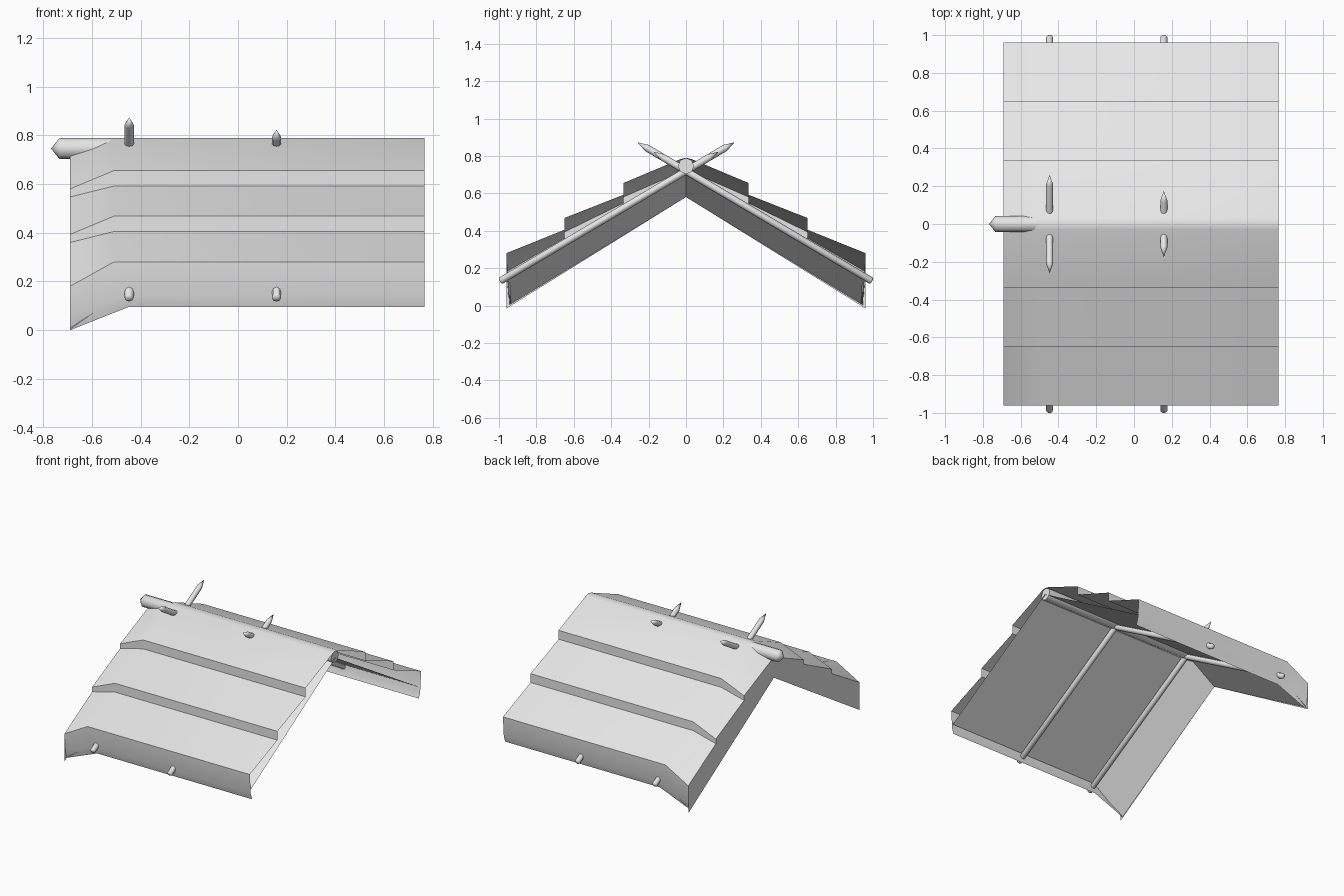
import bpy, bmesh, math
from mathutils import Vector

if "Cube" in bpy.data.objects:
    bpy.data.objects.remove(bpy.data.objects["Cube"])

grey = bpy.data.materials.new("light_grey")
grey.use_nodes = True
grey.diffuse_color = (0.8, 0.8, 0.8, 1)
grey.node_tree.nodes["Principled BSDF"].inputs["Base Color"].default_value = (0.8, 0.8, 0.8, 1)

BACK, FRONT = 0.765, -0.69   # the two gable ends along x


def finish(name, bm, angle=35):
    mesh = bpy.data.meshes.new(name)
    bm.to_mesh(mesh)
    bm.free()
    mesh.materials.append(grey)
    ob = bpy.data.objects.new(name, mesh)
    bpy.context.collection.objects.link(ob)
    bpy.ops.object.select_all(action='DESELECT')
    ob.select_set(True)
    bpy.context.view_layer.objects.active = ob
    bpy.ops.object.shade_smooth_by_angle(angle=math.radians(angle))
    return ob


def mirrored(half):
    return [(-y, *rest) for y, *rest in reversed(half[1:])] + half


def loft(bm, profile):
    """Sheet along x whose far end sags; profile holds y, z, sag, bend x."""
    rows = []
    for y, z, sag, bend in profile:
        mid = (bend + FRONT) / 2
        rows.append([bm.verts.new(p) for p in (
            (BACK, y, z), (bend, y, z), (mid, y, z - sag * 0.5), (FRONT, y, z - sag))])
    for a, b in zip(rows, rows[1:]):
        for i in range(len(a) - 1):
            bm.faces.new((a[i], a[i + 1], b[i + 1], b[i]))
    return [r[-1] for r in rows]


# Stepped roof covering: three tiers a side, then the eave and its lip
tiers = [(0, 0.79, 0.07, -0.51), (0.03, 0.783, 0.07, -0.51),
         (0.335, 0.655, 0.075, -0.51), (0.335, 0.592, 0.045, -0.51),
         (0.65, 0.468, 0.075, -0.51), (0.65, 0.405, 0.045, -0.51),
         (0.96, 0.28, 0.1, -0.51), (0.95, 0.14, 0.085, -0.45),
         (0.935, 0.095, 0.095, -0.45)]
bm = bmesh.new()
end = loft(bm, mirrored(tiers))

# Closed gable on the sagging end, down to the straight lower edges
low = [bm.verts.new((FRONT, v.co.y, 0.58 * (1 - abs(v.co.y) / 0.935))) for v in end[2:-2]]
low = [end[0], end[0]] + low + [end[-1], end[-1]]
for i in range(len(end) - 1):
    loop = list(dict.fromkeys((end[i], low[i], low[i + 1], end[i + 1])))
    if len(loop) > 2 and (abs(end[i].co.y - end[i + 1].co.y) > 0.001):
        bm.faces.new(loop)
finish("roof_covering", bm)

# Flat lining under the tiers
bm = bmesh.new()
loft(bm, mirrored([(0, 0.742, 0.162, -0.45), (0.945, 0.172, 0.168, -0.45)]))
finish("roof_lining", bm, 20)


def pole(name, start, tip, radius, point, sides=8, taper=0.0):
    """Round pole with a pointed tip, slightly rounded at the other end."""
    start, tip = Vector(start), Vector(tip)
    axis = (tip - start).normalized()
    length = (tip - start).length
    turn = axis.to_track_quat('Z', 'Y')
    bm = bmesh.new()
    rings = []
    for d, r in ((0, radius * (1 - taper)), (radius * taper, radius), (length - point, radius)):
        rings.append([bm.verts.new(start + turn @ Vector((
            r * math.cos(math.tau * k / sides), r * math.sin(math.tau * k / sides), d)))
            for k in range(sides)])
    apex = bm.verts.new(tip)
    for k in range(sides):
        n = (k + 1) % sides
        for a, b in zip(rings, rings[1:]):
            bm.faces.new((a[k], a[n], b[n], b[k]))
        bm.faces.new((rings[-1][k], rings[-1][n], apex))
    bm.faces.new(rings[0][::-1])
    bmesh.ops.remove_doubles(bm, verts=bm.verts, dist=0.0001)
    finish(name, bm, 50)


# Ridge pole, then crossed rafters that poke out above the ridge
pole("ridge_pole", (0.76, 0, 0.746), (-0.768, 0, 0.746), 0.043, 0.035)
for place, x, reach in (("front", -0.447, 0.26), ("back", 0.158, 0.175)):
    for side, s in (("left", 1), ("right", -1)):
        pole(f"{place}_rafter_{side}", (x, s * 0.995, 0.13),
             (x, -s * reach, 0.13 + 0.592 * (0.995 + reach)), 0.019, 0.06, 8, 0.4)
